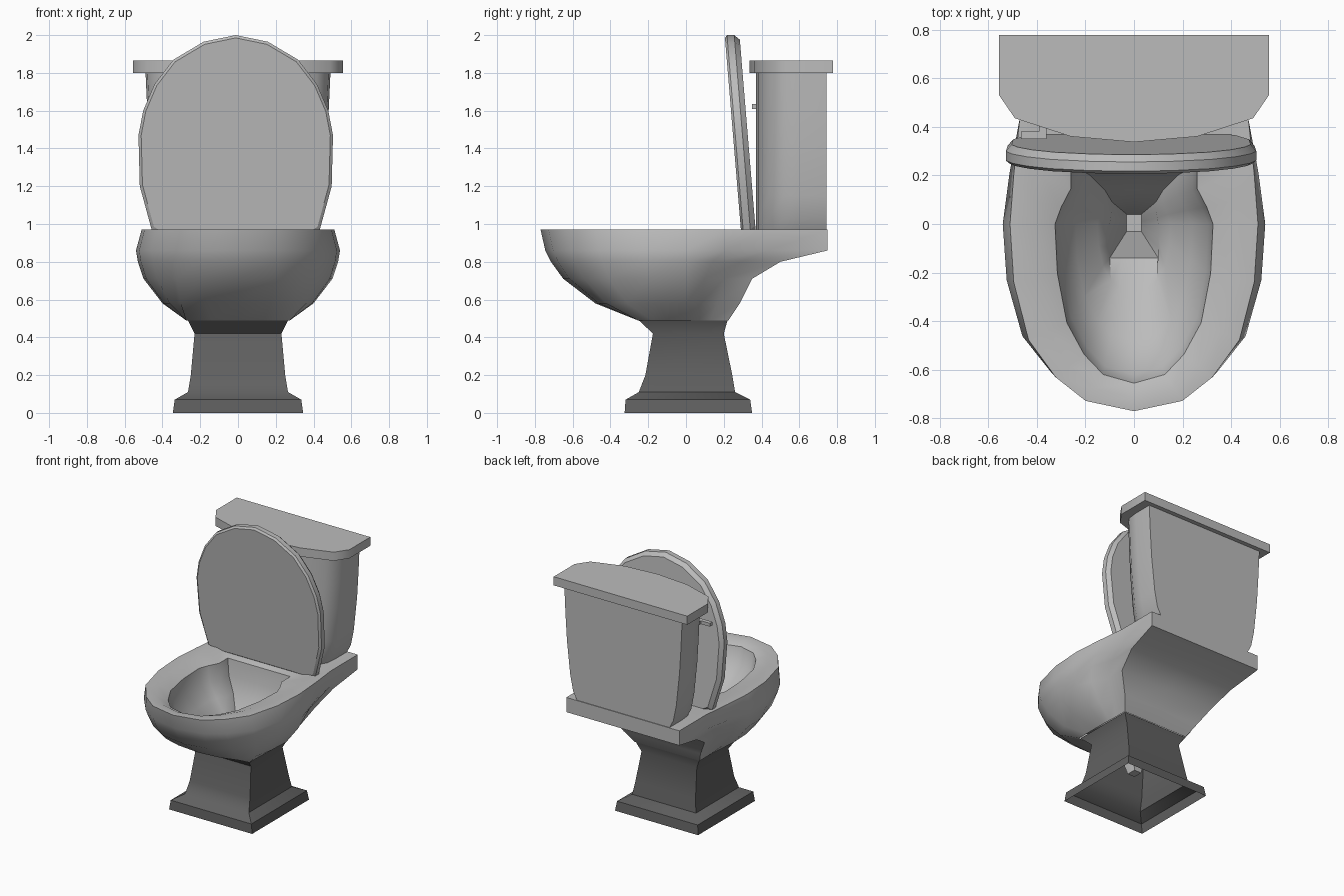
import bpy, bmesh, math

if "Cube" in bpy.data.objects:
    bpy.data.objects.remove(bpy.data.objects["Cube"])


def material(name, v):
    m = bpy.data.materials.new(name)
    m.diffuse_color = (v, v, v, 1)
    m.use_nodes = True
    m.node_tree.nodes["Principled BSDF"].inputs["Base Color"].default_value = m.diffuse_color
    return m


ceramic = material("light grey ceramic", 0.5)
dark = material("dark grey base", 0.12)


def loft(name, rings, mat, cap_start=True, cap_end=True, angle=40):
    """Skin a stack of closed rings of equal length."""
    bm = bmesh.new()
    vs = [[bm.verts.new(p) for p in r] for r in rings]
    n = len(vs[0])
    for a, b in zip(vs, vs[1:]):
        for i in range(n):
            j = (i + 1) % n
            bm.faces.new((a[i], a[j], b[j], b[i]))
    if cap_start:
        bm.faces.new(vs[0][::-1])
    if cap_end:
        bm.faces.new(vs[-1])
    bmesh.ops.recalc_face_normals(bm, faces=bm.faces[:])
    me = bpy.data.meshes.new(name)
    bm.to_mesh(me)
    bm.free()
    me.materials.append(mat)
    ob = bpy.data.objects.new(name, me)
    bpy.context.collection.objects.link(ob)
    bpy.ops.object.select_all(action='DESELECT')
    ob.select_set(True)
    bpy.context.view_layer.objects.active = ob
    bpy.ops.object.shade_smooth_by_angle(angle=math.radians(angle))
    return ob


def mirrored(half):
    """Close a half outline that starts and ends on the centre line."""
    return half + [(-x, y) for x, y in half[-2:0:-1]]


def flat_ring(half, z, sx=1.0):
    return [(x * sx, y, z) for x, y in mirrored(half)]


def rect(z, w, y0, y1):
    return [(-w, y0, z), (w, y0, z), (w, y1, z), (-w, y1, z)]


# pedestal: flared square foot, hollow underneath
loft("pedestal", [rect(*r) for r in (
    (0.0, 0.345, -0.325, 0.35), (0.07, 0.335, -0.32, 0.34),
    (0.11, 0.265, -0.25, 0.26), (0.20, 0.25, -0.215, 0.245),
    (0.42, 0.23, -0.175, 0.20), (0.49, 0.265, -0.25, 0.22))],
    dark, False, False)

# bowl: egg-shaped front blending to a rear shelf and to the square neck
EGG = [(0, 1), (.39, .945), (.63, .82), (.85, .62), (.97, .31), (1, 0)]
SQUARE = [(0, 1), (.5, 1), (1, 1), (1, .7), (1, .35), (1, 0)]


def bowl_ring(z, w, front, back, wb, sq=0.0):
    half = []
    for (ex, ey), (qx, qy) in zip(EGG, SQUARE):
        half.append((w * (ex + (qx - ex) * sq), -front * (ey + (qy - ey) * sq)))
    for t, k in ((.28, .4), (.58, 1), (1, 1)):
        half.append((w + (wb - w) * k, back * t))
    half.append((0, back))
    return flat_ring(half, z)


loft("bowl", [bowl_ring(*r) for r in (
    # outside, bottom to top
    (0.49, 0.275, 0.255, 0.225, 0.27, 1.0),
    (0.58, 0.40, 0.48, 0.285, 0.32, 0.35),
    (0.71, 0.50, 0.65, 0.35, 0.40, 0.05),
    (0.80, 0.53, 0.715, 0.50, 0.44),
    (0.86, 0.54, 0.745, 0.75, 0.47),
    (0.97, 0.51, 0.77, 0.75, 0.47),
    # rim and inside, down to the drain
    (0.972, 0.42, 0.715, 0.34, 0.38),
    (0.94, 0.325, 0.655, 0.25, 0.26),
    (0.82, 0.305, 0.62, 0.235, 0.24),
    (0.72, 0.24, 0.48, 0.20, 0.18),
    (0.62, 0.15, 0.28, 0.14, 0.12),
    (0.56, 0.10, 0.14, 0.09, 0.09, 1.0),
    (0.20, 0.03, 0.03, 0.04, 0.03, 1.0))],
    ceramic, False, True)

# tank: bowed front, narrowing towards the bottom
TANK = [(0, .37), (.27, .385), (.42, .44), (.48, .52), (.49, .60), (.49, .745), (0, .745)]
loft("tank", [flat_ring(TANK, z, s) for z, s in (
    (0.965, .78), (1.03, .85), (1.15, .90), (1.40, .955), (1.60, .98), (1.81, 1))],
    ceramic)

# tank cover
COVER = [(0, .337), (.26, .36), (.49, .435), (.555, .53), (.555, .778), (0, .778)]
loft("tank_cover", [flat_ring(COVER, z) for z in (1.80, 1.865)], ceramic, angle=60)

# raised seat lid: outline in x and z, leaning back at the bottom
LID = [(0, 2.0), (.17, 1.965), (.33, 1.87), (.43, 1.74), (.49, 1.60), (.515, 1.47),
       (.508, 1.20), (.445, .97), (.40, .945), (0, .945)]


def lid_ring(depth, s):
    pts = []
    for x, z in mirrored(LID):
        z = 1.47 + (z - 1.47) * s
        pts.append((x * s - 0.012, 0.205 + (2.0 - z) * 0.083 + depth, z))
    return pts


loft("seat_lid", [lid_ring(d, s) for d, s in (
    (0.0, .972), (0.012, 1), (0.05, 1), (0.078, .955))], ceramic, angle=30)

# flush lever on the tank front
for name, x0, x1, y0, y1 in (("flush_lever", -.465, -.36, .35, .38),
                             ("lever_stem", -.39, -.36, .37, .46)):
    loft(name, [[(x, y, z) for x, y in ((x0, y0), (x1, y0), (x1, y1), (x0, y1))]
                for z in (1.61, 1.635)], ceramic)
